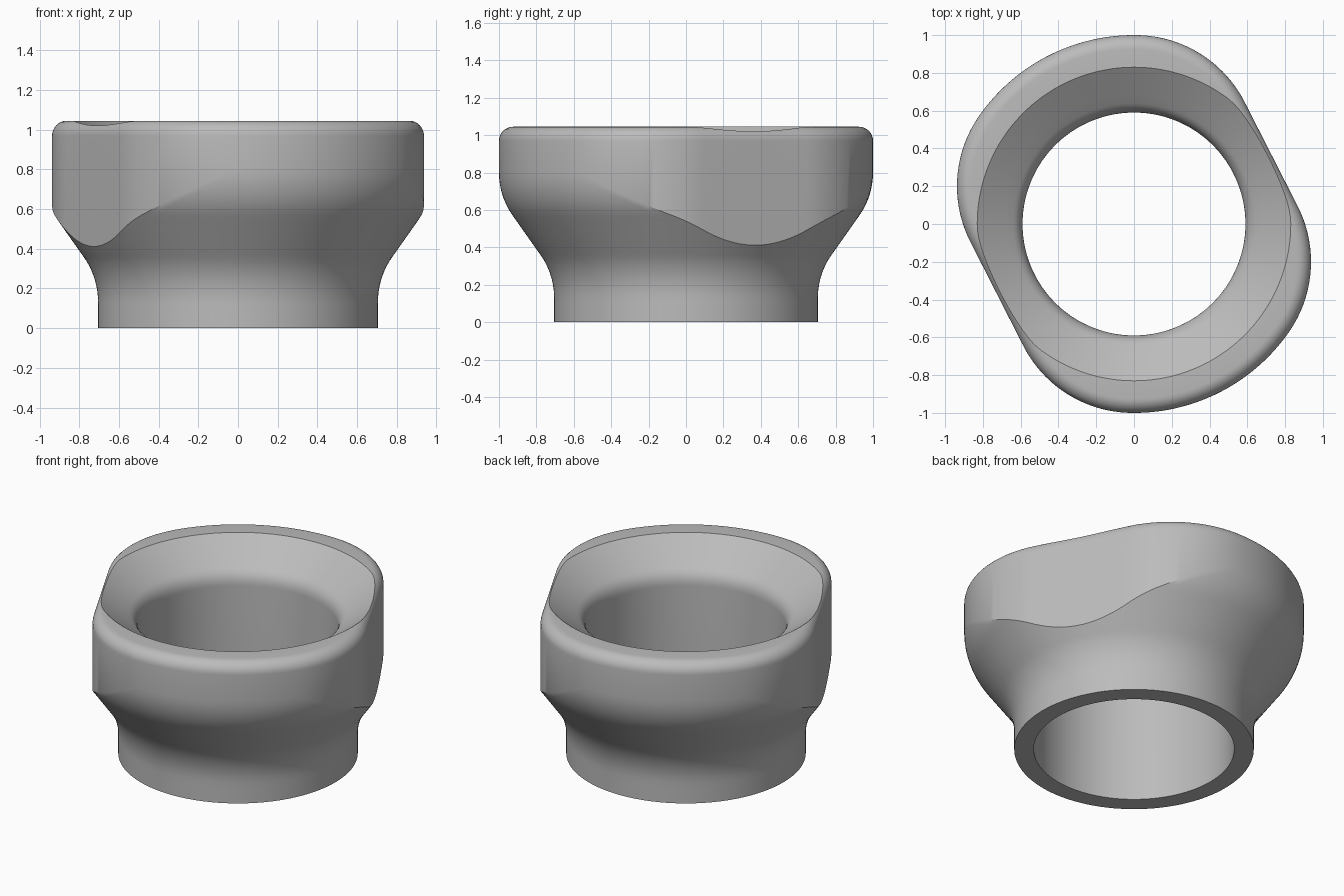
import bpy, bmesh, math
from math import sin, cos, pi, sqrt

if "Cube" in bpy.data.objects:
    bpy.data.objects.remove(bpy.data.objects["Cube"])

TOP, BORE, RIM = 1.045, 0.59, 0.83      # height, bore radius, bowl mouth radius
EDGE = 0.075                            # rounding of the top outer edge
FLAT, CORNER = 0.815, 0.65              # flat distance and plan corner radius
TURN = math.radians(27)                 # direction the flats face
SLOPE = 0.7                             # rise of the bowl cone
COLUMNS = 240


def plan_radius(angle):
    """Unit circle with two opposite flats blended in by tangent arcs."""
    phi = abs((angle - TURN + pi / 2) % pi - pi / 2)
    n = FLAT - CORNER
    t = sqrt((1 - CORNER) ** 2 - n ** 2)
    if phi < math.atan2(t, FLAT):
        return FLAT / cos(phi)
    if phi < math.atan2(t, n):
        along = n * cos(phi) + t * sin(phi)
        return along + sqrt(along ** 2 - n * n - t * t + CORNER ** 2)
    return 1.0


def flare_radius(z):
    """Straight neck, concave arc, cone, then convex arc."""
    if z < 0.13:
        return 0.705
    if z < 0.358:
        return 1.105 - sqrt(0.16 - (z - 0.13) ** 2)
    if z < 0.572:
        return 0.777 + (z - 0.358) * 0.151 / 0.214
    return 0.6 + sqrt(0.16 - (z - 0.8) ** 2)


def flare_height(r):
    if r < 0.928:
        return 0.358 + (r - 0.777) * 0.214 / 0.151
    return 0.8 - sqrt(max(0, 0.16 - (r - 0.6) ** 2))


def bowl_height(r):
    return TOP - (RIM - r) * SLOPE


def edge_point(radius, a):
    return radius - EDGE + EDGE * cos(a), TOP - EDGE + EDGE * sin(a)


def section(angle):
    """Closed (radius, height) loop of the wall at one angle."""
    radius = plan_radius(angle)
    cut = flare_height(radius)
    pts = [(BORE, 0), (0.705, 0)]
    # neck and flare
    for i in range(1, 24):
        z = cut * i / 24
        pts.append((min(flare_radius(z), radius), z))
    pts.append((radius, cut))
    # rounded top edge, stopped where the bowl cuts it
    low, high = 0.0, pi / 2
    r, z = edge_point(radius, high)
    if r < RIM:
        for _ in range(30):
            mid = (low + high) / 2
            r, z = edge_point(radius, mid)
            if z < bowl_height(r):
                low = mid
            else:
                high = mid
    pts += [edge_point(radius, high * i / 8) for i in range(9)]
    # bowl cone
    mouth = min(RIM, pts[-1][0])
    for i in range(5):
        r = mouth + (0.64 - mouth) * i / 4
        pts.append((r, bowl_height(r)))
    # soft blend into the bore
    z0, z1, z2 = bowl_height(0.64), bowl_height(BORE), 0.81
    for i in range(1, 9):
        t = i / 8
        pts.append((0.64 * (1 - t) ** 2 + BORE * (1 - (1 - t) ** 2),
                    z0 * (1 - t) ** 2 + 2 * z1 * t * (1 - t) + z2 * t * t))
    return pts


# sweep the section round the axis
bm = bmesh.new()
loops = []
for c in range(COLUMNS):
    ang = TURN + 2 * pi * c / COLUMNS
    loops.append([bm.verts.new((r * cos(ang), r * sin(ang), z)) for r, z in section(ang)])
for c in range(COLUMNS):
    a, b = loops[c], loops[(c + 1) % COLUMNS]
    for i in range(len(a)):
        j = (i + 1) % len(a)
        bm.faces.new((a[i], b[i], b[j], a[j]))
bmesh.ops.remove_doubles(bm, verts=bm.verts, dist=0.0002)
bmesh.ops.recalc_face_normals(bm, faces=bm.faces)

mesh = bpy.data.meshes.new("flared_collar")
bm.to_mesh(mesh)
bm.free()
collar = bpy.data.objects.new("flared_collar", mesh)
bpy.context.collection.objects.link(collar)

# plain grey material
grey = bpy.data.materials.new("plain_grey")
grey.use_nodes = True
colour = (0.5, 0.5, 0.5, 1)
grey.diffuse_color = colour
next(n for n in grey.node_tree.nodes if n.type == "BSDF_PRINCIPLED").inputs["Base Color"].default_value = colour
mesh.materials.append(grey)

# smooth shading with sharp creases
bpy.ops.object.select_all(action="DESELECT")
collar.select_set(True)
bpy.context.view_layer.objects.active = collar
bpy.ops.object.shade_smooth_by_angle(angle=math.radians(30))
